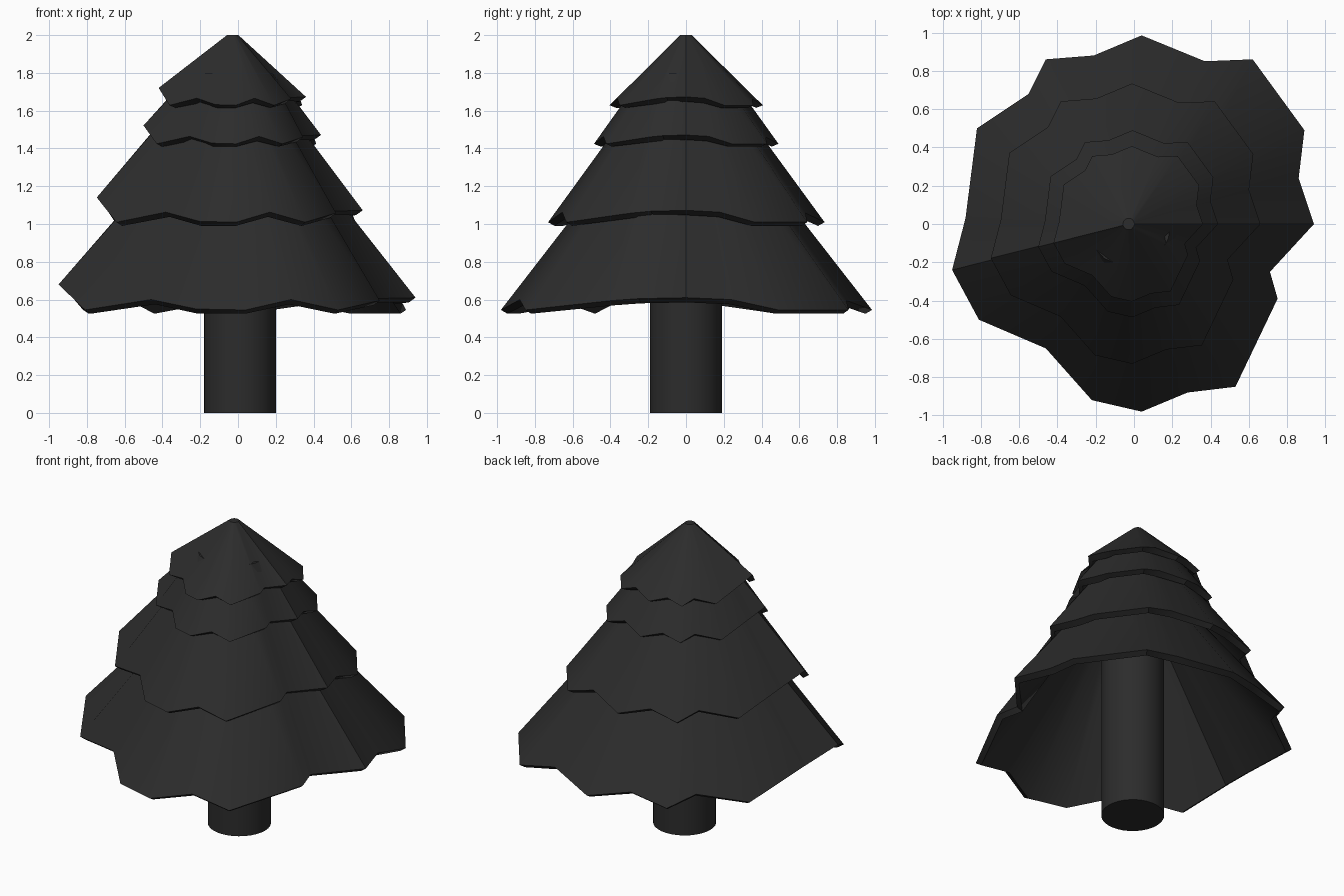
import bpy, bmesh, math

if "Cube" in bpy.data.objects:
    bpy.data.objects.remove(bpy.data.objects["Cube"])

# Scalloped branch outline: x, y, height above the tier base
OUTLINE = [
    (.94, 0, .085), (.86, .24, .075), (.89, .49, .02), (.62, .86, .02), (.37, .85, .07),
    (.04, .985, .02), (-.21, .88, .07), (-.46, .86, .02), (-.55, .68, .07), (-.82, .50, .02),
    (-.88, .03, .09), (-.95, -.24, .155), (-.81, -.50, .02), (-.46, -.65, .075),
    (-.22, -.92, .025), (.04, -.98, .02), (.28, -.88, .075), (.53, -.85, .02),
    (.75, -.39, .07), (.71, -.25, .08)]

dark = bpy.data.materials.new("dark_grey")
dark.diffuse_color = (.025, .025, .025, 1)
dark.use_nodes = True
dark.node_tree.nodes["Principled BSDF"].inputs["Base Color"].default_value = dark.diffuse_color


def finish(bm, name, angle):
    bmesh.ops.recalc_face_normals(bm, faces=bm.faces)
    me = bpy.data.meshes.new(name)
    bm.to_mesh(me)
    bm.free()
    ob = bpy.data.objects.new(name, me)
    bpy.context.collection.objects.link(ob)
    me.materials.append(dark)
    bpy.ops.object.select_all(action='DESELECT')
    ob.select_set(True)
    bpy.context.view_layer.objects.active = ob
    bpy.ops.object.shade_smooth_by_angle(angle=math.radians(angle))
    return ob


def tier(name, scale, dx, base, zscale, top_r, top_z):
    """Hollow skirt: top ring, outer rim, tucked lower rim, inner ring."""
    bm = bmesh.new()
    rings = [[], [], [], []]
    for x, y, h in OUTLINE:
        a = math.atan2(y, x)
        c, s = math.cos(a), math.sin(a)
        X, Y, Z = x * scale, y * scale, base + h * zscale
        low = max(base, Z - .025)
        r2 = top_r * .85
        pts = [(dx + c * top_r, s * top_r, top_z), (dx + X, Y, Z),
               (dx + X - c * .035, Y - s * .035, low),
               (dx + c * r2, s * r2, top_z - .05)]
        for ring, p in zip(rings, pts):
            ring.append(bm.verts.new(p))
    n = len(OUTLINE)
    for a, b in zip(rings, rings[1:]):
        for i in range(n):
            j = (i + 1) % n
            bm.faces.new((a[i], a[j], b[j], b[i]))
    bm.faces.new(rings[0])
    bm.faces.new(rings[3])
    finish(bm, name, 40)


# Four branch tiers, bottom to top
tier("bottom_branches", 1, 0, .525, 1, .28, 1.45)
tier("lower_middle_branches", .745, -.04, .99, .97, .20, 1.74)
tier("upper_middle_branches", .497, -.028, 1.41, .72, .22, 1.80)
tier("top_branches", .413, -.028, 1.615, .68, .03, 2.0)

# Trunk
bm = bmesh.new()
bmesh.ops.create_cone(bm, cap_ends=True, segments=32, radius1=.19, radius2=.19, depth=1.2)
trunk = finish(bm, "trunk", 40)
trunk.location = (.01, 0, .6)
